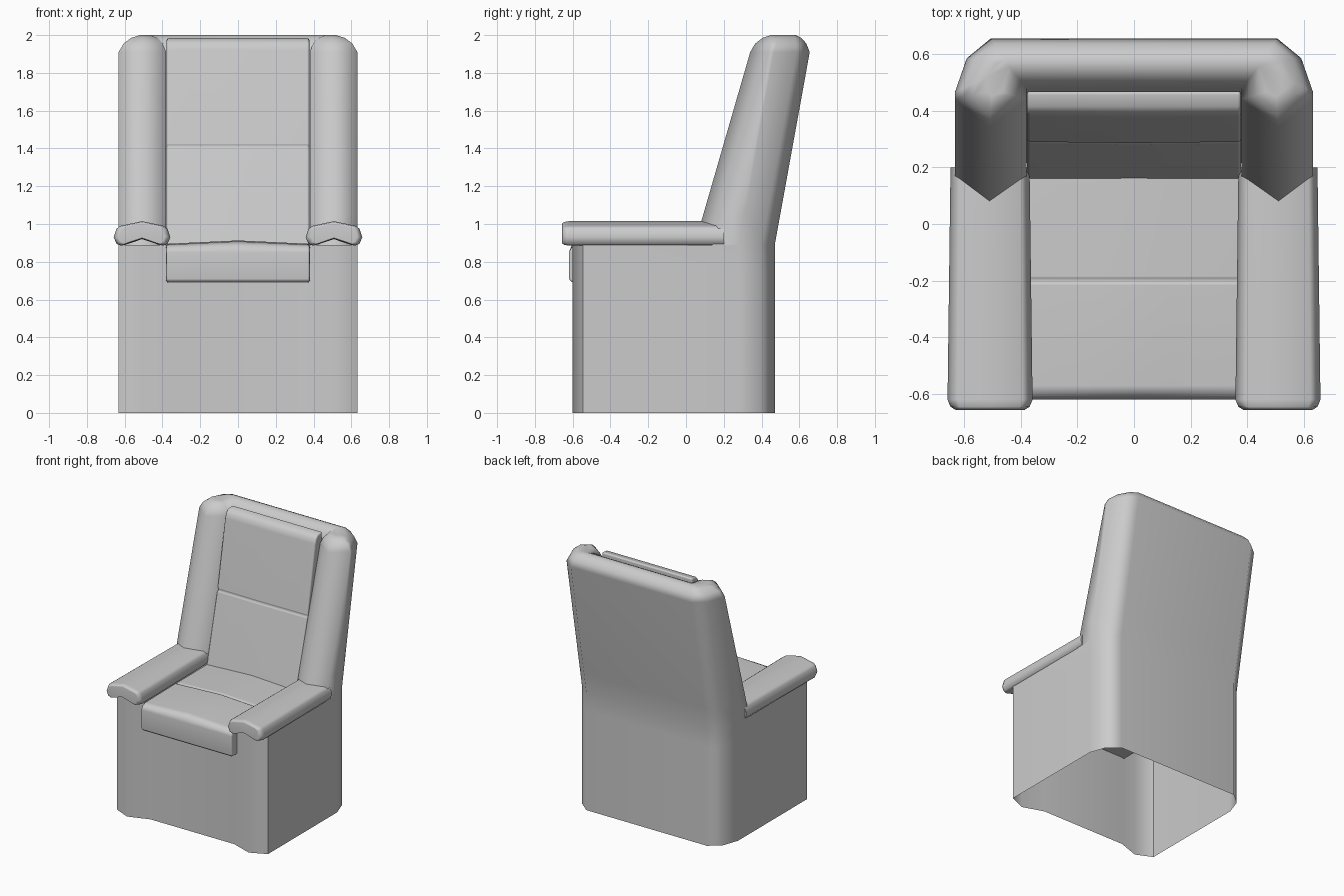
import bpy, bmesh, math

if "Cube" in bpy.data.objects:
    bpy.data.objects.remove(bpy.data.objects["Cube"])


def add_rings(bm, rings, cap_start=False, cap_end=False, cyclic=True):
    """Bridge a list of equal-length point rings with quads."""
    vs = [[bm.verts.new(p) for p in r] for r in rings]
    n = len(rings[0])
    for a, b in zip(vs, vs[1:]):
        for i in range(n if cyclic else n - 1):
            j = (i + 1) % n
            bm.faces.new((a[i], a[j], b[j], b[i]))
    if cap_start:
        bm.faces.new(vs[0][::-1])
    if cap_end:
        bm.faces.new(vs[-1])


def finish(bm, name, angle, soft=lambda e: False, bevel=0):
    """Weld, shade smooth with sharp edges above the angle, make the object."""
    bmesh.ops.remove_doubles(bm, verts=bm.verts, dist=0.001)
    bmesh.ops.recalc_face_normals(bm, faces=bm.faces)
    for f in bm.faces:
        f.smooth = True
    for e in bm.edges:
        if len(e.link_faces) == 2 and not bevel:
            e.smooth = soft(e) or e.calc_face_angle(0) < math.radians(angle)
    me = bpy.data.meshes.new(name)
    bm.to_mesh(me)
    bm.free()
    ob = bpy.data.objects.new(name, me)
    bpy.context.collection.objects.link(ob)
    if bevel:
        m = ob.modifiers.new("round_edges", 'BEVEL')
        m.width, m.segments, m.limit_method = bevel, 3, 'ANGLE'
        m.angle_limit = math.radians(50)
    w = ob.modifiers.new("weighted_normals", 'WEIGHTED_NORMAL')
    w.keep_sharp = True
    return ob


def mirrored(half):
    """Right-hand half outline plus its mirror image."""
    return half + [(-x, y) for x, y in reversed(half)]


# Shell: open-bottomed base and winged, leaning back in one skin
bm = bmesh.new()
foot = mirrored([(.505, .47), (.59, .40), (.632, .28), (.632, -.545), (.51, -.6), (.35, -.545)])
add_rings(bm, [[(x, y, z) for x, y in foot] for z in (0, .75, .89)])


def back_ring(z, t=0):
    k = (min(z, 1.91) - .89) / 1.02
    F, B = .045 + .295 * k, .47 + .185 * k      # wing nose and rear face
    I = F + .17 - .03 * k                       # panel behind the cushion
    M, W = (I + B) / 2, F + .13
    outer = [(.505, B), (.59, B - .07), (.632, B - .19),
             (.632, F + .10), (.51, F), (.38, F + .10), (.38, I)]
    spine = [(.44, M), (.46, M), (.5, W + .06), (.5, W), (.5, W), (.48, W), (.45, M)]
    pts = [(a + (c - a) * t, b + (d - b) * t) for (a, b), (c, d) in zip(outer, spine)]
    return [(x, y, z) for x, y in mirrored(pts)]


add_rings(bm, [back_ring(.89), back_ring(1.05), back_ring(1.91), back_ring(1.955, .2),
               back_ring(1.985, .5), back_ring(2.0, .85)], cap_end=True)
finish(bm, "chair_shell", 60,
       lambda e: all(v.co.z > .9 or abs(abs(v.co.x) - .51) < .002 for v in e.verts))

# Armrests: chevron-shaped pads with rounded ends
arm = [(.15, -.02), (.135, .025), (.115, .04), (0, .065), (-.115, .04), (-.135, .025),
       (-.15, -.02), (-.135, -.055), (-.11, -.065), (0, -.03), (.11, -.065), (.135, -.055)]
for side, label in ((1, "right"), (-1, "left")):
    bm = bmesh.new()
    stations = [(-.657, .8), (-.645, .93), (-.62, 1), (.2, .93)]
    rings = [[(side * (.508 + x * s), y, .95 + z * (s if y < 0 else 1)) for x, z in arm]
             for y, s in stations]
    add_rings(bm, rings, True, True)
    finish(bm, label + "_armrest", 60)


# Cushions: side profile carried across the width with a slight crown
def cushion(name, profile, half, crown_y, crown_z):
    bm = bmesh.new()
    rings = []
    for i in range(7):
        u = i / 3 - 1
        c = 1 - abs(u)
        rings.append([(u * half, y + crown_y * c * k, z + crown_z * c * k)
                      for y, z, k in profile])
    add_rings(bm, rings, True, True)
    finish(bm, name, 50, bevel=.012)


seat = [(-.57, .69, 0), (-.605, .692, 0), (-.62, .71, 0), (-.62, .85, 0), (-.605, .878, .5),
        (-.57, .89, 1), (-.215, .895, 1), (-.20, .885, 1), (-.185, .895, 1),
        (.2, .895, 1), (.2, .69, 0)]
cushion("seat_cushion", seat, .38, 0, .018)

rest = [(.155, .87, 1), (.283, 1.395, 1), (.297, 1.41, 1), (.29, 1.425, 1), (.38, 1.92, 1),
        (.392, 1.955, .5), (.415, 1.978, 0), (.468, 1.985, 0), (.47, 1.9, 0), (.25, .87, 0)]
cushion("back_cushion", rest, .378, -.004, 0)
